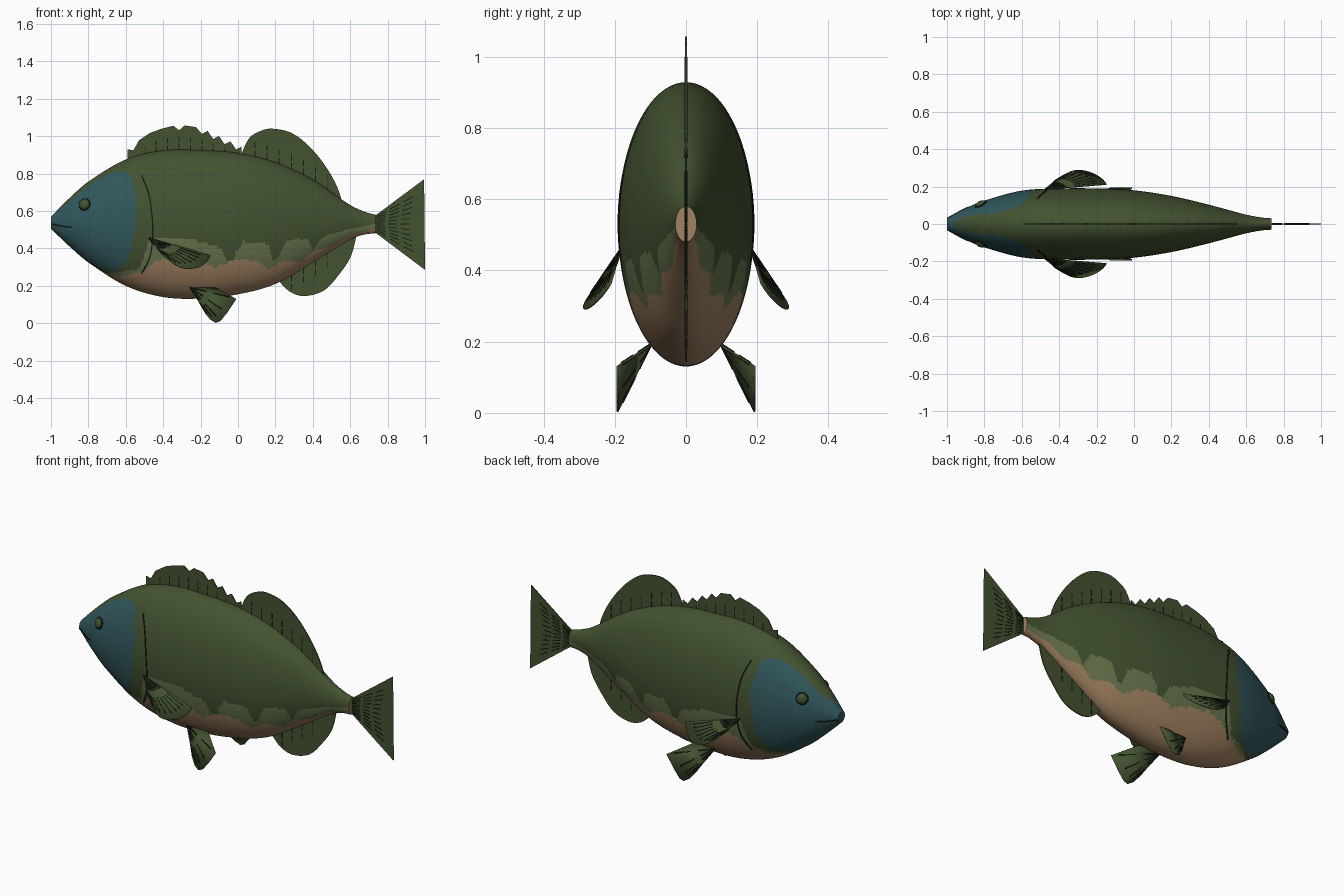
import bpy, bmesh, math
from mathutils import Vector

cube = bpy.data.objects.get("Cube")
if cube:
    bpy.data.objects.remove(cube)


def material(name, rgb):
    m = bpy.data.materials.new(name)
    m.use_nodes = True
    colour = (*rgb, 1.0)
    m.diffuse_color = colour
    bsdf = m.node_tree.nodes["Principled BSDF"]
    bsdf.inputs["Base Color"].default_value = colour
    bsdf.inputs["Roughness"].default_value = 0.8
    return m


GREEN = material("olive green", (0.056, 0.085, 0.03))
TEAL = material("dark teal", (0.03, 0.095, 0.105))
TAN = material("belly tan", (0.36, 0.225, 0.12))
PALE = material("pale olive", (0.14, 0.18, 0.075))
DARK = material("line black green", (0.006, 0.011, 0.005))


def linear(table, x, col):
    """Straight interpolation of one column in a table sorted by x."""
    if x <= table[0][0]:
        return table[0][col]
    for a, b in zip(table, table[1:]):
        if x <= b[0]:
            return a[col] + (b[col] - a[col]) * (x - a[0]) / (b[0] - a[0])
    return table[-1][col]


def smooth(table, x, col):
    """Cubic interpolation of one column in a table sorted by x."""
    i = max(k for k in range(len(table) - 1) if table[k][0] <= x + 1e-6 or k == 0)

    def slope(k):
        lo, hi = table[max(k - 1, 0)], table[min(k + 1, len(table) - 1)]
        return (hi[col] - lo[col]) / (hi[0] - lo[0])
    a, b = table[i], table[i + 1]
    d = b[0] - a[0]
    t = (x - a[0]) / d
    return ((2*t**3 - 3*t**2 + 1) * a[col] + (t**3 - 2*t**2 + t) * d * slope(i)
            + (3*t**2 - 2*t**3) * b[col] + (t**3 - t**2) * d * slope(i + 1))


def make(name, bm, mats, auto_smooth=None):
    mesh = bpy.data.meshes.new(name)
    bm.to_mesh(mesh)
    bm.free()
    ob = bpy.data.objects.new(name, mesh)
    bpy.context.collection.objects.link(ob)
    for m in mats:
        mesh.materials.append(m)
    if auto_smooth:
        bpy.ops.object.select_all(action='DESELECT')
        ob.select_set(True)
        bpy.context.view_layer.objects.active = ob
        bpy.ops.object.shade_smooth_by_angle(angle=math.radians(auto_smooth))
    return ob


def mirror_y(ob):
    mod = ob.modifiers.new("Mirror", 'MIRROR')
    mod.use_axis = (False, True, False)


def thicken(ob, amount):
    mod = ob.modifiers.new("Solidify", 'SOLIDIFY')
    mod.thickness = amount
    mod.offset = 0


# Body stations: x, top, bottom, half width
BODY = [(-1, .57, .505, .03), (-.9, .67, .41, .085), (-.8, .757, .325, .125),
        (-.6, .875, .2, .178), (-.4, .924, .14, .19), (-.2, .925, .132, .19),
        (0, .91, .155, .18), (.2, .86, .21, .15), (.4, .768, .325, .103),
        (.6, .632, .448, .05), (.68, .595, .475, .035), (.735, .58, .48, .03)]
# Head patch: x, lower edge, upper edge
HEAD = [(-1, .45, .58), (-.9, .41, .655), (-.8, .335, .737), (-.72, .285, .787),
        (-.65, .285, .812), (-.6, .32, .812), (-.57, .39, .785), (-.545, .54, .68)]
# Edges of the pale band and of the belly: x, height
BAND = [(-1, .5), (-.9, .39), (-.8, .31), (-.7, .265), (-.53, .29), (-.5, .37),
        (-.47, .46), (-.25, .45), (-.09, .4), (-.04, .3), (-.01, .38), (.03, .435),
        (.16, .425), (.19, .33), (.22, .36), (.26, .44), (.37, .455), (.4, .39),
        (.45, .46), (.58, .5), (.735, .53)]
BELLY = [(-1, .47), (-.9, .37), (-.8, .29), (-.63, .25), (-.5, .28), (-.45, .33),
         (-.35, .355), (-.2, .33), (-.12, .3), (0, .345), (.1, .33), (.17, .29),
         (.25, .335), (.34, .33), (.41, .39), (.5, .41), (.6, .47), (.735, .505)]


def body_colour(x, z):
    if x < HEAD[-1][0] and linear(HEAD, x, 1) < z < linear(HEAD, x, 2):
        return 1
    if z < linear(BELLY, x, 1):
        return 2
    return 3 if z < linear(BAND, x, 1) else 0


def body_y(x, z):
    top, low, wide = (smooth(BODY, x, c) for c in (1, 2, 3))
    r = (2 * z - top - low) / (top - low)
    return wide * math.sqrt(max(0, 1 - r * r))


# Body: elliptical rings lofted from snout to tail root
bm = bmesh.new()
RINGS, SIDES = 220, 128
start, end = BODY[0][0], BODY[-1][0]
rings = []
for i in range(RINGS + 1):
    x = start + (end - start) * i / RINGS
    top, low, wide = (smooth(BODY, x, c) for c in (1, 2, 3))
    turn = [2 * math.pi * k / SIDES for k in range(SIDES)]
    rings.append([bm.verts.new((x, wide * math.sin(a),
                                (top + low) / 2 + (top - low) / 2 * math.cos(a)))
                  for a in turn])
for r, s in zip(rings, rings[1:]):
    for k in range(SIDES):
        n = (k + 1) % SIDES
        f = bm.faces.new((r[k], r[n], s[n], s[k]))
        c = f.calc_center_median()
        f.material_index = body_colour(c.x, c.z)
bm.faces.new(rings[0]).material_index = 1
bm.faces.new(rings[-1]).material_index = 2
bmesh.ops.recalc_face_normals(bm, faces=bm.faces)
make("body", bm, [GREEN, TEAL, TAN, PALE], 45)


def fin_rays(name, segments, normal, dashes=2):
    """Thin dashed rays lying on both faces of a fin."""
    bm = bmesh.new()
    for p, q in segments:
        p, q = Vector(p), Vector(q)
        side = (q - p).cross(normal).normalized() * 0.0025
        for k in range(dashes):
            a, b = p.lerp(q, k / dashes), p.lerp(q, (k + 0.7) / dashes)
            bm.faces.new([bm.verts.new(v) for v in (a - side, b - side, b + side, a + side)])
    ob = make(name, bm, [DARK])
    thicken(ob, 0.009)
    return ob


def flat_fin(name, outline):
    bm = bmesh.new()
    bm.faces.new([bm.verts.new((x, 0, z)) for x, z in outline])
    bmesh.ops.triangulate(bm, faces=bm.faces)
    thicken(make(name, bm, [GREEN]), 0.006)


def curve(points, steps=4):
    """Round off an outline with a Catmull-Rom spline."""
    out = []
    for i in range(len(points) - 1):
        p = [Vector(points[min(max(i + k, 0), len(points) - 1)]) for k in (-1, 0, 1, 2)]
        for s in range(steps):
            t = s / steps
            out.append(p[1] + t / 2 * (p[2] - p[0] + t * (2*p[0] - 5*p[1] + 4*p[2] - p[3]
                       + t * (3*p[1] - p[0] - 3*p[2] + p[3]))))
    return out + [Vector(points[-1])]


SIDEWAYS = Vector((0, 1, 0))

# Spiny dorsal fin with a saw-toothed crest
CREST = [(-.59, .93), (-.52, .985), (-.45, 1.03), (-.32, 1.062), (-.2, 1.045),
         (-.1, 1.0), (.02, .945)]
teeth = [(-.59 + .61 * i / 20, linear(CREST, -.59 + .61 * i / 20, 1) - .03 * (i % 2))
         for i in range(21)]
flat_fin("spiny_dorsal_fin", teeth + [(.02, .84), (-.3, .84), (-.59, .8)])
fin_rays("spiny_dorsal_rays", [((x, 0, smooth(BODY, x, 1)), (x, 0, z - .02))
                               for x, z in teeth[3:20:2]], SIDEWAYS)

# Soft dorsal and anal fins
soft = curve([(.02, .91), (.06, .99), (.125, 1.03), (.185, 1.04), (.275, 1.022),
              (.355, .97), (.435, .885), (.505, .78), (.545, .69), (.56, .62)])
flat_fin("soft_dorsal_fin", soft + [Vector((.4, .7)), Vector((.05, .8))])
anal = curve([(.635, .48), (.605, .36), (.54, .26), (.46, .175), (.355, .145),
              (.275, .17), (.215, .23)])
flat_fin("anal_fin", anal + [Vector((.25, .3)), Vector((.5, .46))])
xs = [.09 + .065 * i for i in range(7)]
fin_rays("soft_dorsal_rays", [((x, 0, smooth(BODY, x, 1)),
         (x, 0, smooth(BODY, x, 1) + .09)) for x in xs], SIDEWAYS)
fin_rays("anal_rays", [((x, 0, smooth(BODY, x, 2)),
         (x, 0, smooth(BODY, x, 2) - .09)) for x in xs[3:]], SIDEWAYS)

# Tail fin
flat_fin("tail_fin", [(.72, .57), (.74, .58), (.995, .77), (.94, .53), (1, .285),
                      (.74, .48), (.72, .49)])
fin_rays("tail_rays", [((.74, 0, .53 + .008 * k), (.93 + .006 * abs(k), 0, .53 + .032 * k))
                       for k in range(-5, 6)], SIDEWAYS, 3)


def paired_fin(name, root, rim):
    """Fan of triangles from the root, mirrored to the other side."""
    bm = bmesh.new()
    hub = bm.verts.new(root)
    edge = [bm.verts.new(p) for p in rim]
    for a, b in zip(edge, edge[1:]):
        bm.faces.new((hub, a, b))
    ob = make(name, bm, [GREEN], 40)
    mirror_y(ob)
    thicken(ob, 0.006)
    normal = (Vector(rim[0]) - Vector(root)).cross(Vector(rim[-2]) - Vector(root))
    mirror_y(fin_rays(name + "_rays", [(root, p) for p in rim[1:-1]], normal))


paired_fin("pectoral_fin", (-.475, .185, .455),
           curve([(-.147, .212, .363), (-.165, .235, .33), (-.21, .266, .3),
                  (-.28, .287, .292), (-.34, .28, .315), (-.42, .235, .38)], 2))
paired_fin("pelvic_fin", (-.255, .1, .19),
           [(-.12, .1, .188), (-.01, .193, .13), (-.06, .193, .055), (-.095, .193, .012),
            (-.12, .193, .003), (-.15, .185, .022), (-.18, .165, .06)])


def surface_line(name, path, width):
    """Painted line that hugs the side of the body."""
    bm = bmesh.new()
    rows = []
    path = curve(path, 8)
    for i, p in enumerate(path):
        d = path[min(i + 1, len(path) - 1)] - path[max(i - 1, 0)]
        side = Vector((-d.y, d.x)).normalized() * width / 2
        rows.append([bm.verts.new((q.x, body_y(max(q.x, start), q.y) + .002, q.y))
                     for q in (p - side, p + side)])
    for a, b in zip(rows, rows[1:]):
        bm.faces.new((a[0], a[1], b[1], b[0]))
    ob = make(name, bm, [DARK])
    mirror_y(ob)
    thicken(ob, 0.003)


surface_line("gill_line", [(-.515, .79), (-.475, .68), (-.455, .5), (-.47, .36),
                           (-.515, .265)], .007)
surface_line("mouth_line", [(-.998, .53), (-.95, .52), (-.89, .512)], .007)

# Eyes: a dark rim disc with a low green dome
for name, mat, radius, depth in (("eye_rim", DARK, .034, .011), ("eye", GREEN, .029, .018)):
    bm = bmesh.new()
    bmesh.ops.create_uvsphere(bm, u_segments=24, v_segments=12, radius=radius)
    bmesh.ops.scale(bm, vec=(1, 1, depth / radius), verts=bm.verts)
    outward = Vector((-.4, .85, .25)).to_track_quat('Z', 'Y').to_matrix()
    bmesh.ops.rotate(bm, matrix=outward, verts=bm.verts)
    bmesh.ops.translate(bm, vec=(-.82, body_y(-.82, .635), .635), verts=bm.verts)
    mirror_y(make(name, bm, [mat], 60))
